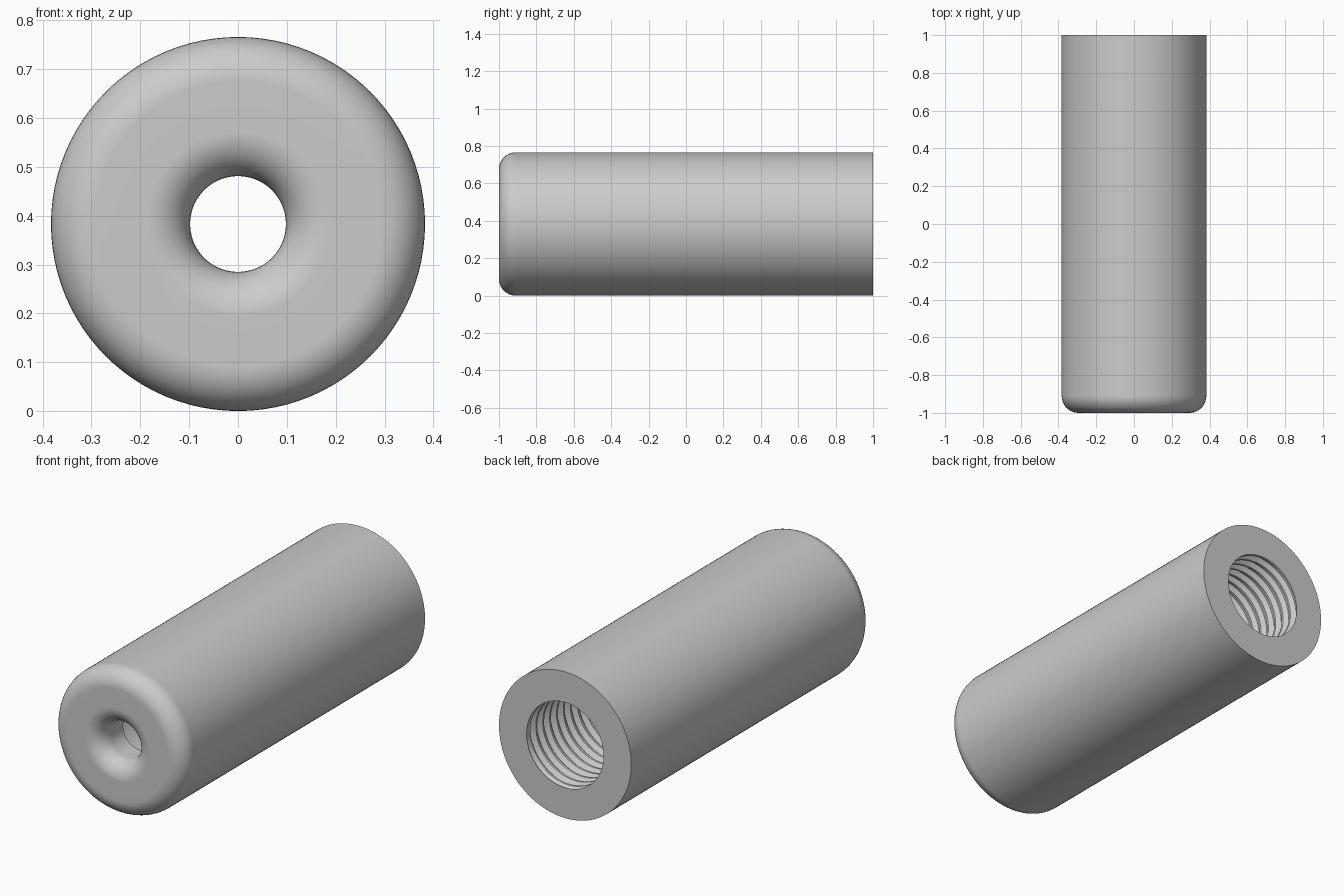
import bpy, bmesh, math

cube = bpy.data.objects.get("Cube")
if cube:
    bpy.data.objects.remove(cube, do_unlink=True)

SEGS = 96
R, BORE, NECK, FILLET = 0.383, 0.223, 0.098, 0.09
BACK, FRONT = 1.0, -1.0
NECK_END, THREAD_END = -0.81, 0.0
PITCH, DEPTH = 0.057, 0.022
# Groove profile: phase along one pitch, relative depth
GROOVE = [(0, 0), (0.2, 0), (0.5, 1), (0.7, 1), (1, 0)]


def groove_depth(phase):
    for (a, da), (b, db) in zip(GROOVE, GROOVE[1:]):
        if phase <= b:
            return da + (db - da) * (phase - a) / (b - a)
    return 0


def sweep(bm, point, rows):
    """Skin a grid of (radius, y) points turned about the long axis."""
    grid = []
    for i in range(rows):
        ring = []
        for j in range(SEGS + 1):
            t = j / SEGS
            r, y = point(i, t)
            a = 2 * math.pi * t
            ring.append(bm.verts.new((r * math.cos(a), y, R + r * math.sin(a))))
        grid.append(ring)
    for lower, upper in zip(grid, grid[1:]):
        for j in range(SEGS):
            bm.faces.new((lower[j], lower[j + 1], upper[j + 1], upper[j]))


def arc(cr, cy, start, end, steps=10):
    angles = [math.radians(start + (end - start) * k / steps) for k in range(steps + 1)]
    return [(cr + FILLET * math.cos(a), cy + FILLET * math.sin(a)) for a in angles]


bm = bmesh.new()

# Shell: back face, outer wall, rounded front, flared neck and inner chamber
profile = [(BORE, BACK), (R, BACK)]
profile += arc(R - FILLET, FRONT + FILLET, 0, -90)
profile += arc(NECK + FILLET, FRONT + FILLET, 270, 180)
profile += [(NECK, NECK_END), (BORE, NECK_END), (BORE, THREAD_END)]
sweep(bm, lambda i, t: profile[i], len(profile))

# Helical thread in the bore, fading out at both ends
turns = math.ceil((BACK - THREAD_END) / PITCH) + 1
phases = [k + p for k in range(-1, turns) for p, d in GROOVE[:-1]]


def thread_point(i, t):
    y = THREAD_END + PITCH * (phases[i] + t)
    y = min(BACK, max(THREAD_END, y))
    phase = ((y - THREAD_END) / PITCH - t) % 1
    fade = min(1, (BACK - y) / 0.02, (y - THREAD_END) / 0.02)
    return BORE + DEPTH * groove_depth(phase) * fade, y


sweep(bm, thread_point, len(phases))

bmesh.ops.remove_doubles(bm, verts=bm.verts, dist=0.00005)
bmesh.ops.recalc_face_normals(bm, faces=bm.faces)
mesh = bpy.data.meshes.new("threaded_sleeve")
bm.to_mesh(mesh)
bm.free()
sleeve = bpy.data.objects.new("threaded_sleeve", mesh)
bpy.context.collection.objects.link(sleeve)

# Plain grey metal
grey = bpy.data.materials.new("plain_grey")
grey.use_nodes = True
color = (0.6, 0.6, 0.6, 1)
grey.diffuse_color = color
grey.node_tree.nodes["Principled BSDF"].inputs["Base Color"].default_value = color
mesh.materials.append(grey)

# Smooth curved walls, crisp rims
bpy.ops.object.select_all(action="DESELECT")
sleeve.select_set(True)
bpy.context.view_layer.objects.active = sleeve
bpy.ops.object.shade_smooth_by_angle(angle=math.radians(30))
normals = sleeve.modifiers.new("even_shading", "WEIGHTED_NORMAL")
normals.keep_sharp = True
